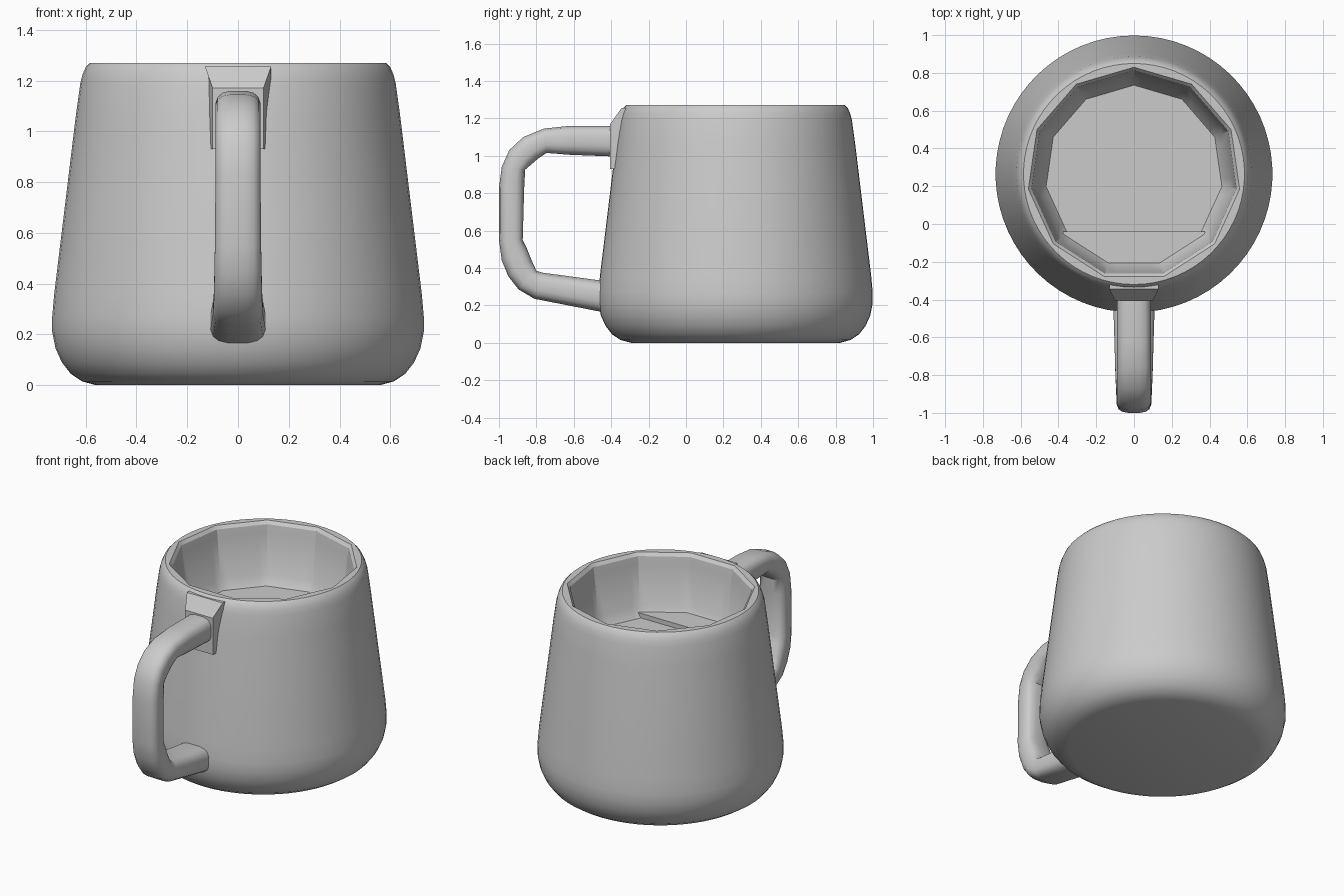
import bpy
import bmesh
import math

if "Cube" in bpy.data.objects:
    bpy.data.objects.remove(bpy.data.objects["Cube"], do_unlink=True)

CENTRE_Y = 0.265
SIDES = 11            # facets of the hollow
SEGMENTS = SIDES * 6  # segments of the round wall

clay = bpy.data.materials.new("grey clay")
clay.use_nodes = True
clay.diffuse_color = (0.6, 0.6, 0.6, 1)
clay.node_tree.nodes["Principled BSDF"].inputs["Base Color"].default_value = (0.6, 0.6, 0.6, 1)


def finish(name, bm, angle):
    bmesh.ops.recalc_face_normals(bm, faces=bm.faces)
    mesh = bpy.data.meshes.new(name)
    bm.to_mesh(mesh)
    bm.free()
    mesh.materials.append(clay)
    obj = bpy.data.objects.new(name, mesh)
    bpy.context.collection.objects.link(obj)
    bpy.ops.object.select_all(action="DESELECT")
    obj.select_set(True)
    bpy.context.view_layer.objects.active = obj
    bpy.ops.object.shade_smooth_by_angle(angle=math.radians(angle))
    return obj


def loft(bm, rings):
    """Skin a list of closed point loops and cap both ends."""
    loops = [[bm.verts.new(p) for p in ring] for ring in rings]
    for a, b in zip(loops, loops[1:]):
        for i in range(len(a)):
            j = (i + 1) % len(a)
            bm.faces.new((a[i], a[j], b[j], b[i]))
    bm.faces.new(loops[0])
    bm.faces.new(loops[-1])


def ring(radius, z, faceted=False):
    points = []
    step = 2 * math.pi / SIDES
    for i in range(SEGMENTS):
        t = 2 * math.pi * i / SEGMENTS
        r = radius
        if faceted:
            r *= math.cos(step / 2) / math.cos(t % step - step / 2)
        points.append((r * math.sin(t), CENTRE_Y + r * math.cos(t), z))
    return points


# Mug body: round outside, faceted hollow
outside = [(0.56, 0), (0.615, 0.015), (0.66, 0.045), (0.695, 0.09), (0.72, 0.145),
           (0.733, 0.21), (0.733, 0.27), (0.725, 0.36), (0.68, 0.73), (0.64, 1.06),
           (0.622, 1.19), (0.613, 1.225), (0.6, 1.255), (0.585, 1.27)]
inside = [(0.565, 1.27), (0.548, 1.25), (0.54, 1.2), (0.51, 0.94), (0.47, 0.88)]
bm = bmesh.new()
loft(bm, [ring(r, z) for r, z in outside] + [ring(r, z, True) for r, z in inside])
finish("mug_body", bm, 28)

# Slightly raised front part of the hollow's floor
bm = bmesh.new()
loft(bm, [ring(0.485, 0.87, True), ring(0.495, 0.91, True)])
cut = bmesh.ops.bisect_plane(bm, geom=bm.verts[:] + bm.edges[:] + bm.faces[:],
                             plane_co=(0, -0.04, 0), plane_no=(0, 1, 0), clear_outer=True)
bmesh.ops.holes_fill(bm, edges=[e for e in bm.edges if e.is_boundary])
finish("floor_step", bm, 28)

# Handle: each station is outer y, z, inner y, z and half width
stations = [(-0.36, 1.16, -0.36, 0.995, 0.09), (-0.62, 1.16, -0.62, 1.005, 0.09),
            (-0.76, 1.145, -0.745, 1.015, 0.09), (-0.87, 1.1, -0.79, 0.985, 0.09),
            (-0.945, 1.03, -0.825, 0.955, 0.09), (-0.985, 0.94, -0.86, 0.925, 0.09),
            (-1, 0.83, -0.865, 0.83, 0.09), (-1, 0.55, -0.873, 0.55, 0.092),
            (-0.985, 0.44, -0.853, 0.51, 0.094), (-0.95, 0.355, -0.825, 0.44, 0.095),
            (-0.895, 0.285, -0.8, 0.385, 0.097), (-0.81, 0.235, -0.77, 0.375, 0.1),
            (-0.62, 0.198, -0.62, 0.355, 0.105), (-0.4, 0.155, -0.4, 0.325, 0.112)]


def rounded(v):
    return math.copysign(abs(v) ** 0.65, v)


def section(oy, oz, iy, iz, half):
    points = []
    for k in range(16):
        t = 2 * math.pi * (k + 0.5) / 16
        across = rounded(math.cos(t)) * half
        f = 0.5 + 0.5 * rounded(math.sin(t)) / rounded(math.sin(math.pi * 7 / 16))
        points.append((across, iy + (oy - iy) * f, iz + (oz - iz) * f))
    return points


bm = bmesh.new()
loft(bm, [section(*s) for s in stations])
finish("handle", bm, 35)

# Upper handle mount: flat pad sloping up to the rim
bm = bmesh.new()
pad = [(-0.405, 0.93), (-0.405, 1.17), (-0.345, 1.255), (-0.28, 1.255), (-0.3, 0.93)]
loft(bm, [[(side * (0.1 if y < -0.4 else 0.13), y, z) for y, z in pad] for side in (-1, 1)])
finish("handle_mount", bm, 30)
